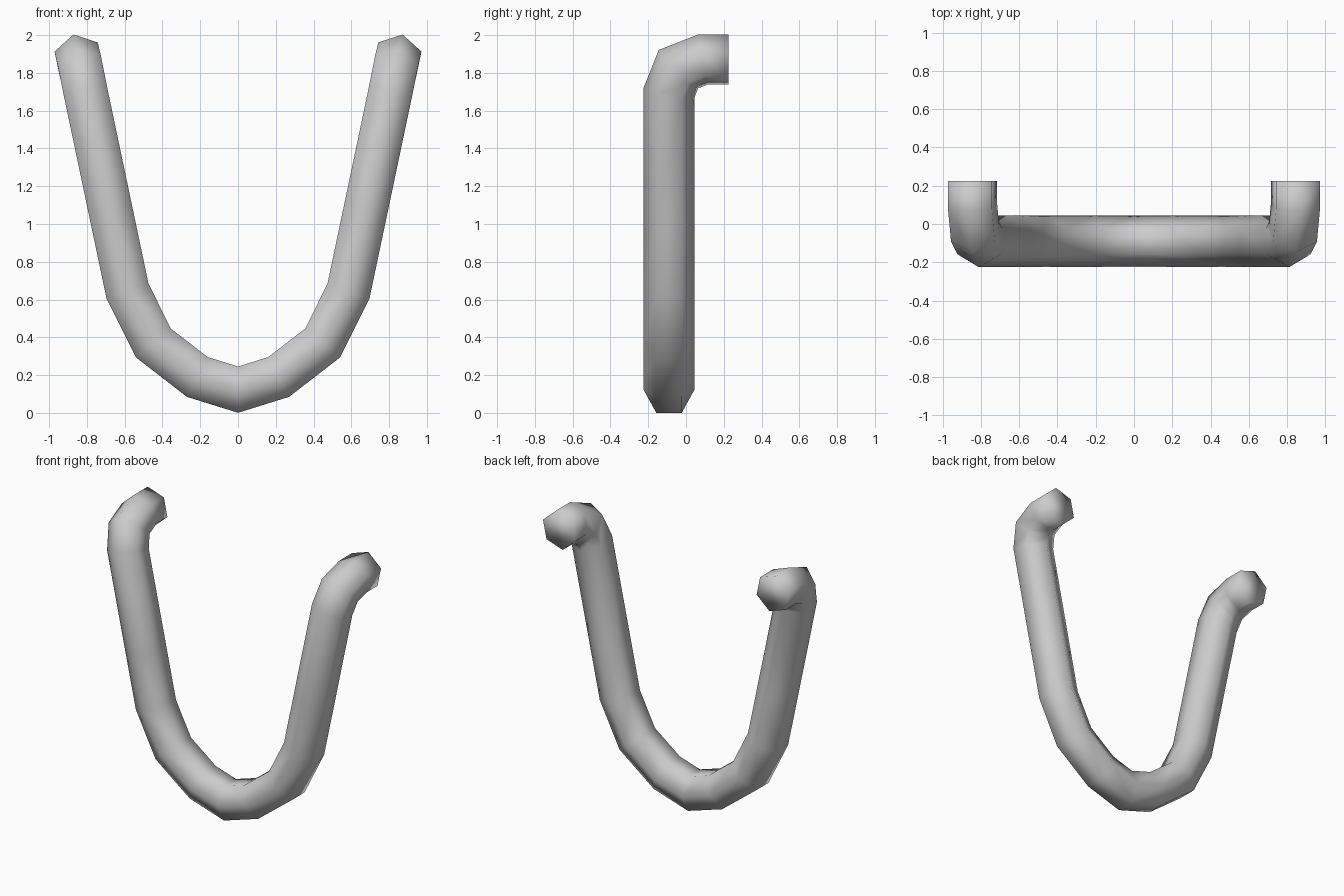
import bpy, bmesh, math
from mathutils import Vector
from mathutils.geometry import intersect_line_plane

cube = bpy.data.objects.get("Cube")
if cube:
    bpy.data.objects.remove(cube, do_unlink=True)

RADIUS, SIDES = 0.135, 6

# Centre line of the left half: bottom of the U, up the leg, then back
path = [Vector(p) for p in (
    (0, -0.09, 0.123), (0.215, -0.09, 0.19), (0.448, -0.09, 0.37),
    (0.585, -0.09, 0.645), (0.664, -0.09, 1.02), (0.806, -0.09, 1.695),
    (0.831, -0.04, 1.82), (0.843, 0.09, 1.871), (0.843, 0.225, 1.871))]
dirs = [(b - a).normalized() for a, b in zip(path, path[1:])]

# Plane of each mitred joint; the two ends are cut square to x and y
normals = [Vector((1, 0, 0))]
normals += [(a + b).normalized() for a, b in zip(dirs, dirs[1:])]
normals.append(Vector((0, 1, 0)))

# Hexagonal section square to the first segment, with corners at front and back
side = Vector((0, 1, 0))
up = dirs[0].cross(side)
ring = []
for i in range(SIDES):
    a = math.tau * i / SIDES
    ring.append(path[0] + RADIUS * (side * math.cos(a) + up * math.sin(a)))

# Slide the section along each segment onto the next joint plane
bm = bmesh.new()
previous = None
for k, (centre, normal) in enumerate(zip(path, normals)):
    d = dirs[max(k - 1, 0)]
    ring = [intersect_line_plane(p, p + d, centre, normal) for p in ring]
    current = [bm.verts.new(p) for p in ring]
    if previous:
        for i in range(SIDES):
            j = (i + 1) % SIDES
            bm.faces.new((previous[i], previous[j], current[j], current[i]))
    previous = current
bm.faces.new(previous)  # end cap
bmesh.ops.recalc_face_normals(bm, faces=bm.faces)
for f in bm.faces:
    f.smooth = True

mesh = bpy.data.meshes.new("bent_handle")
bm.to_mesh(mesh)
bm.free()
handle = bpy.data.objects.new("bent_handle", mesh)
bpy.context.collection.objects.link(handle)

# Right half
mirror = handle.modifiers.new("mirror", 'MIRROR')
mirror.use_axis[0] = True
mirror.use_clip = True

grey = bpy.data.materials.new("light_grey")
grey.use_nodes = True
colour = (0.6, 0.6, 0.6, 1)
grey.diffuse_color = colour
grey.node_tree.nodes["Principled BSDF"].inputs["Base Color"].default_value = colour
mesh.materials.append(grey)
